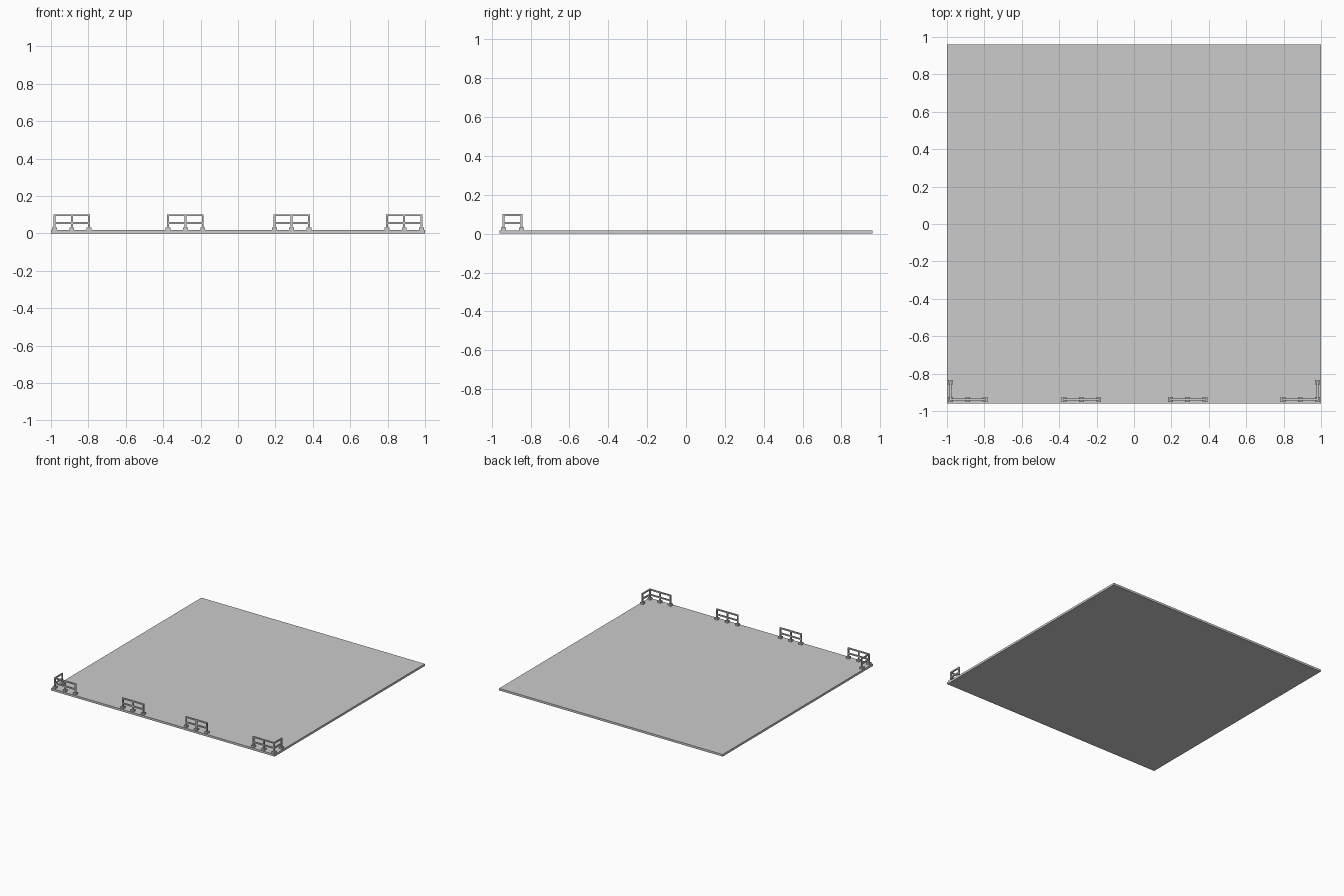
import bpy
import bmesh
from mathutils import Matrix, Vector

cube = bpy.data.objects.get("Cube")
if cube:
    bpy.data.objects.remove(cube, do_unlink=True)

SLAB_TOP = 0.017
RAIL_TOP = 0.102
MID_RAIL = 0.056
BAR = 0.01
FOOT = 0.026
FOOT_TOP = 0.031
FRONT_Y = -0.939
SIDE_Y = -0.846
CORNER_X = 0.981
SPACING = 0.0925


def add_box(bm, low, high):
    low, high = Vector(low), Vector(high)
    matrix = Matrix.Translation((low + high) / 2) @ Matrix.Diagonal((*(high - low), 1))
    bmesh.ops.create_cube(bm, size=1, matrix=matrix)


def make_object(name, bm):
    mesh = bpy.data.meshes.new(name)
    bm.to_mesh(mesh)
    bm.free()
    obj = bpy.data.objects.new(name, mesh)
    bpy.context.collection.objects.link(obj)
    return obj


def add_post(bm, x, y):
    f, h = FOOT / 2, BAR / 2
    add_box(bm, (x - f, y - f, SLAB_TOP), (x + f, y + f, FOOT_TOP))
    add_box(bm, (x - h, y - h, FOOT_TOP), (x + h, y + h, RAIL_TOP - BAR))


def add_rails(bm, start, end):
    h = BAR / 2
    # The top rail caps the posts; the middle rail runs through them
    for z in (RAIL_TOP - h, MID_RAIL):
        e = h if z > MID_RAIL else 0
        along_x = start[1] == end[1]
        ex, ey = (e, h) if along_x else (h, e)
        add_box(bm, (min(start[0], end[0]) - ex, min(start[1], end[1]) - ey, z - h),
                (max(start[0], end[0]) + ex, max(start[1], end[1]) + ey, z + h))


def make_railing(name, center, corner_side=0):
    bm = bmesh.new()
    for step in (-1, 0, 1):
        add_post(bm, center + step * SPACING, FRONT_Y)
    add_rails(bm, (center - SPACING, FRONT_Y), (center + SPACING, FRONT_Y))
    # Short return along the side edge
    if corner_side:
        x = center + corner_side * SPACING
        add_post(bm, x, SIDE_Y)
        add_rails(bm, (x, FRONT_Y), (x, SIDE_Y))
    make_object(name, bm)


# Floor slab
slab = bmesh.new()
add_box(slab, (-1, -0.96, 0), (1, 0.96, SLAB_TOP))
make_object("floor_slab", slab)

# Railings along the front edge
for side, label in ((-1, "right"), (1, "left")):
    make_railing(f"corner_railing_{label}", side * (CORNER_X - SPACING), side)
make_railing("middle_railing_right", -0.281)
make_railing("middle_railing_left", 0.287)
